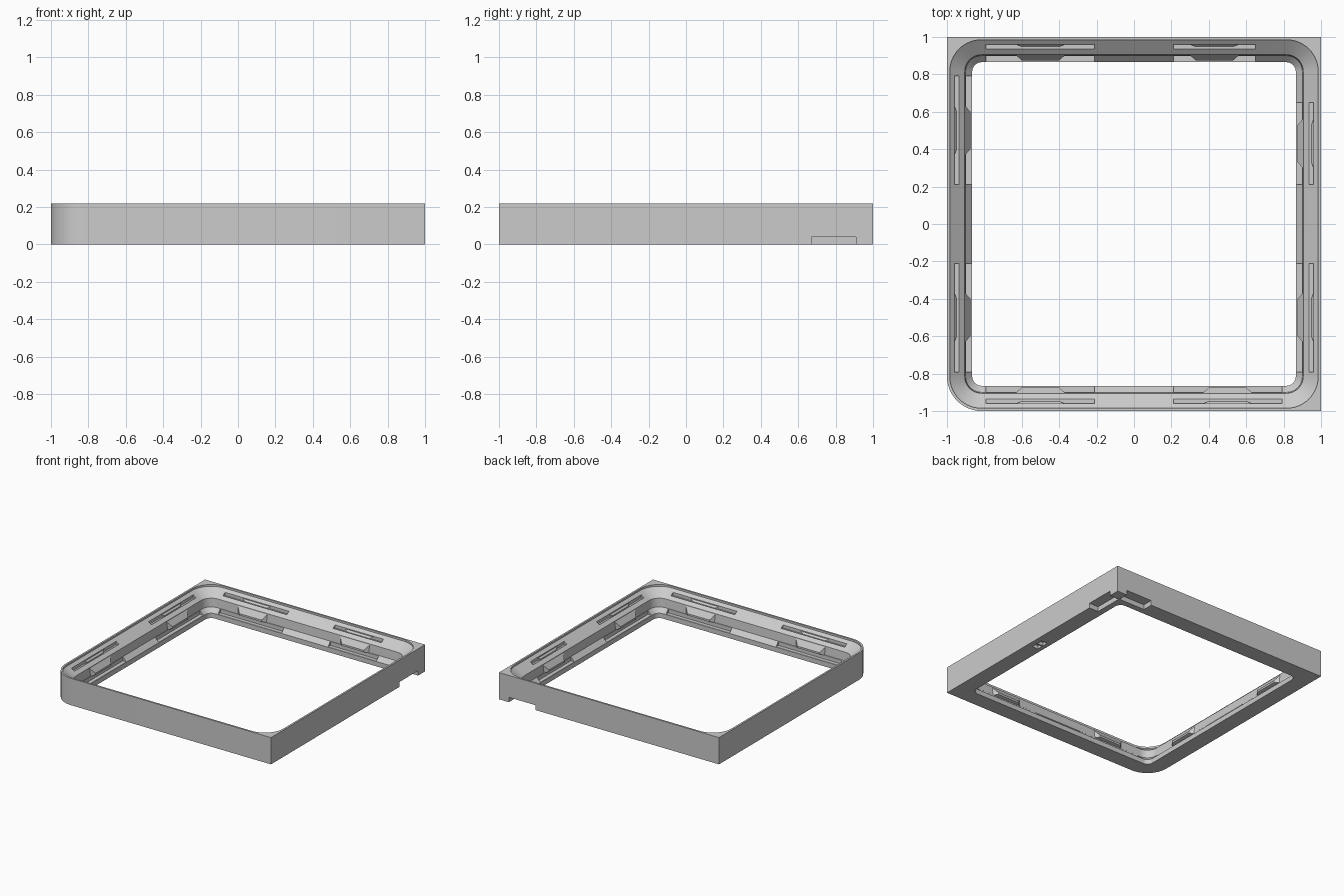
import bpy, bmesh, math
from mathutils import Matrix, Vector

if "Cube" in bpy.data.objects:
    bpy.data.objects.remove(bpy.data.objects["Cube"])

SEG = 12          # segments per rounded corner
CENTRE = 0.815    # shared centre offset of all corner arcs

grey = bpy.data.materials.new("plain_grey")
grey.diffuse_color = (0.6, 0.6, 0.6, 1)
grey.use_nodes = True
grey.node_tree.nodes["Principled BSDF"].inputs["Base Color"].default_value = grey.diffuse_color


def make_object(name, bm):
    bmesh.ops.recalc_face_normals(bm, faces=bm.faces[:])
    mesh = bpy.data.meshes.new(name)
    bm.to_mesh(mesh)
    bm.free()
    mesh.materials.append(grey)
    obj = bpy.data.objects.new(name, mesh)
    bpy.context.collection.objects.link(obj)
    return obj


def ring(bm, inset, z, outer=False):
    """Rounded square loop; the outer one is round only at the front left."""
    r = 1 - inset - CENTRE
    verts = []
    for q, (sx, sy) in enumerate([(1, 1), (-1, 1), (-1, -1), (1, -1)]):
        for i in range(SEG + 1):
            a = math.pi / 2 * (q + i / SEG)
            c, s = math.cos(a), math.sin(a)
            k = r / max(abs(c), abs(s)) if outer and q != 2 else r
            verts.append(bm.verts.new((sx * CENTRE + k * c, sy * CENTRE + k * s, z)))
    return verts


def side_point(side, u, d, z):
    """u along the wall, d inward from the outer face; 0 front, 1 right, 2 back, 3 left."""
    return Matrix.Rotation(side * math.pi / 2, 3, 'Z') @ Vector((u, d - 1, z))


def hull(bm, pts):
    verts = [bm.verts.new(p) for p in pts]
    bmesh.ops.convex_hull(bm, input=verts)


def box(side, u0, u1, d0, d1, z0, z1):
    """A separate cutter box."""
    bm = bmesh.new()
    hull(bm, [side_point(side, u, d, z) for u in (u0, u1) for d in (d0, d1) for z in (z0, z1)])
    cutter = make_object("cutter", bm)
    cutter.hide_render = True
    cutters.append(cutter)


def tab(bm, side, u, pts):
    """Tapered tab: each entry is (half width, inset, height)."""
    hull(bm, [side_point(side, u + s * w, d, z) for w, d, z in pts for s in (-1, 1)])


# Frame body: closed cross-section carried round the square
bm = bmesh.new()
section = [(0, 0), (0, .22), (.015, .22), (.015, .205), (.095, .145),
           (.1, .075), (.135, .04), (.135, 0)]
rings = [ring(bm, d, z, d == 0) for d, z in section]
n = len(rings[0])
for a, b in zip(rings, rings[1:] + rings[:1]):
    for i in range(n):
        j = (i + 1) % n
        bm.faces.new((a[i], a[j], b[j], b[i]))
frame = make_object("frame", bm)

# Slots, ledge pockets and tabs: two per wall, shorter beside the back right corner
cutters, tabs = [], bmesh.new()
for side in range(4):
    for sign in (-1, 1):
        short = (side, sign) in ((1, 1), (2, -1))
        end = .65 if short else .79
        u0, u1 = sorted((sign * .21, sign * end))
        mid = sign * (.43 if short else .5)
        box(side, u0, u1, .04, .065, .16, .212)
        box(side, u0, u1, .102, .15, .042, .09)
        # wall tab
        tab(tabs, side, mid, [(.14, .09, .145), (.1, .125, .095), (.1, .125, .08), (.14, .09, .07)])
        # slot tab
        tab(tabs, side, mid, [(.14, .036, .183), (.14, .036, .155), (.1, .052, .165), (.1, .052, .155)])

# Underside notches beside the back right corner
box(1, .67, .91, -.05, .085, -.05, .04)
box(2, -.91, -.67, -.05, .085, -.05, .04)
# Pair of small sockets under the right wall
for u in (-.03, .03):
    box(1, u - .025, u + .025, .045, .1, -.05, .03)
make_object("clip_tabs", tabs)

# Cut the frame, then drop the cutters
bpy.context.view_layer.objects.active = frame
frame.select_set(True)
for cutter in cutters:
    mod = frame.modifiers.new("cut", 'BOOLEAN')
    mod.operation = 'DIFFERENCE'
    mod.solver = 'EXACT'
    mod.object = cutter
    bpy.ops.object.modifier_apply(modifier=mod.name)
    bpy.data.objects.remove(cutter)

# Smooth corners with crisp edges
bpy.ops.object.shade_smooth_by_angle(angle=math.radians(20))
